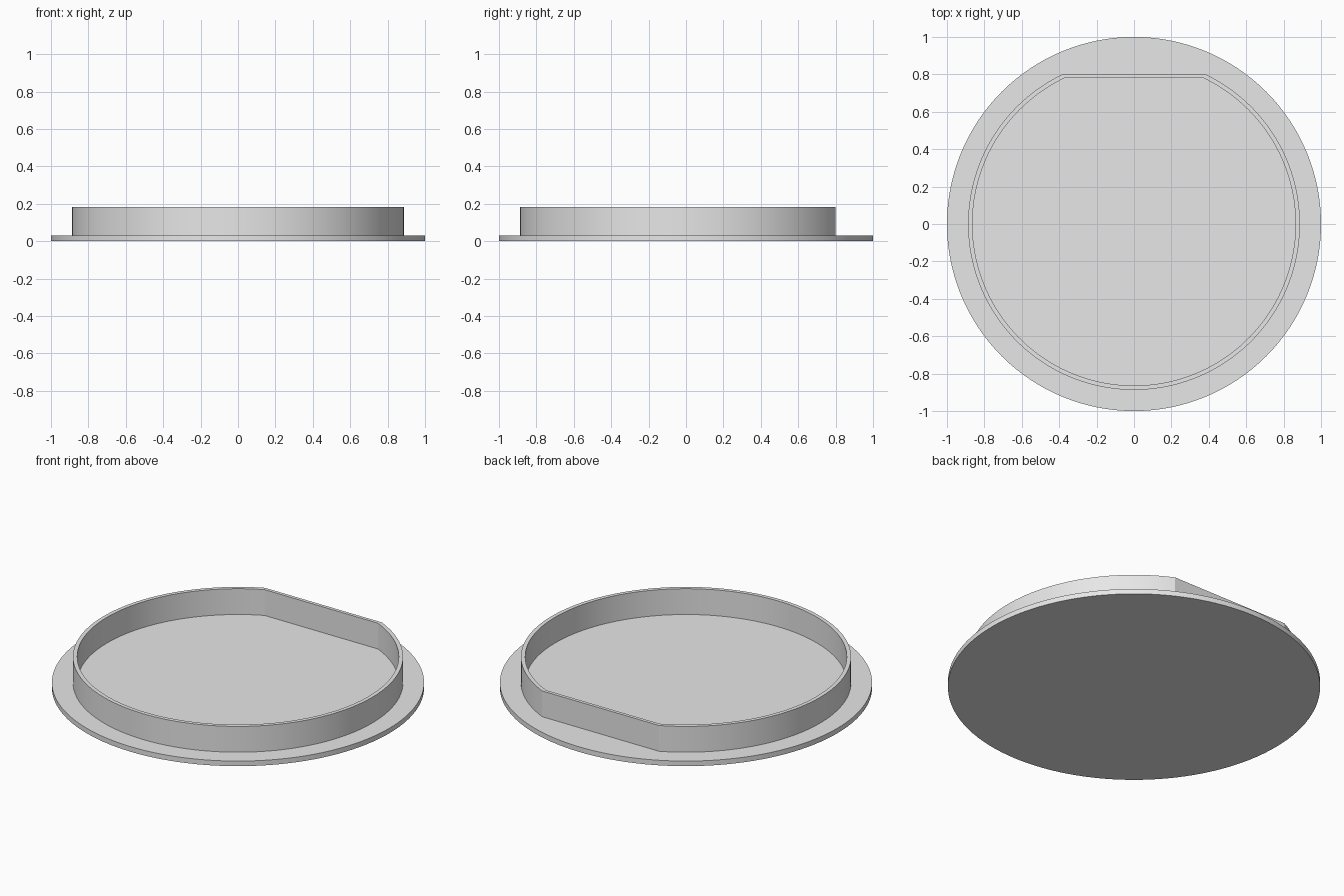
import bpy, bmesh, math

if "Cube" in bpy.data.objects:
    bpy.data.objects.remove(bpy.data.objects["Cube"])

grey = bpy.data.materials.new("light_grey")
grey.diffuse_color = (0.8, 0.8, 0.8, 1)
grey.use_nodes = True
grey.node_tree.nodes["Principled BSDF"].inputs["Base Color"].default_value = grey.diffuse_color

BASE_TOP, RIM_TOP = 0.03, 0.183


def finish(name, bm):
    bmesh.ops.recalc_face_normals(bm, faces=bm.faces)
    mesh = bpy.data.meshes.new(name)
    bm.to_mesh(mesh)
    bm.free()
    mesh.materials.append(grey)
    obj = bpy.data.objects.new(name, mesh)
    bpy.context.collection.objects.link(obj)
    bpy.ops.object.select_all(action='DESELECT')
    obj.select_set(True)
    bpy.context.view_layer.objects.active = obj
    bpy.ops.object.shade_smooth_by_angle(angle=math.radians(15))


def flatted_circle(radius, flat_y, steps=128):
    """Circle whose back is cut by a straight chord at y = flat_y."""
    start = math.pi - math.asin(flat_y / radius)
    sweep = 2 * math.pi - (math.pi - 2 * math.asin(flat_y / radius))
    return [(radius * math.cos(start + sweep * i / steps),
             radius * math.sin(start + sweep * i / steps)) for i in range(steps + 1)]


# Flat round base plate
bm = bmesh.new()
bmesh.ops.create_circle(bm, cap_ends=True, radius=1.0, segments=128)
plate = bmesh.ops.extrude_face_region(bm, geom=bm.faces[:])
bmesh.ops.translate(bm, vec=(0, 0, BASE_TOP),
                    verts=[g for g in plate["geom"] if isinstance(g, bmesh.types.BMVert)])
finish("base_plate", bm)

# Thin raised rim with a flat at the back, seated slightly into the plate
bm = bmesh.new()
outer, inner = flatted_circle(0.887, 0.80), flatted_circle(0.864, 0.78)
section = [(outer, BASE_TOP - 0.005), (outer, RIM_TOP),
           (inner, RIM_TOP), (inner, BASE_TOP - 0.005)]
loops = [[bm.verts.new((x, y, z)) for x, y in pts] for pts, z in section]
n = len(outer)
for a, b in zip(loops, loops[1:] + loops[:1]):
    for i in range(n):
        j = (i + 1) % n
        bm.faces.new((a[i], a[j], b[j], b[i]))
finish("raised_rim", bm)
